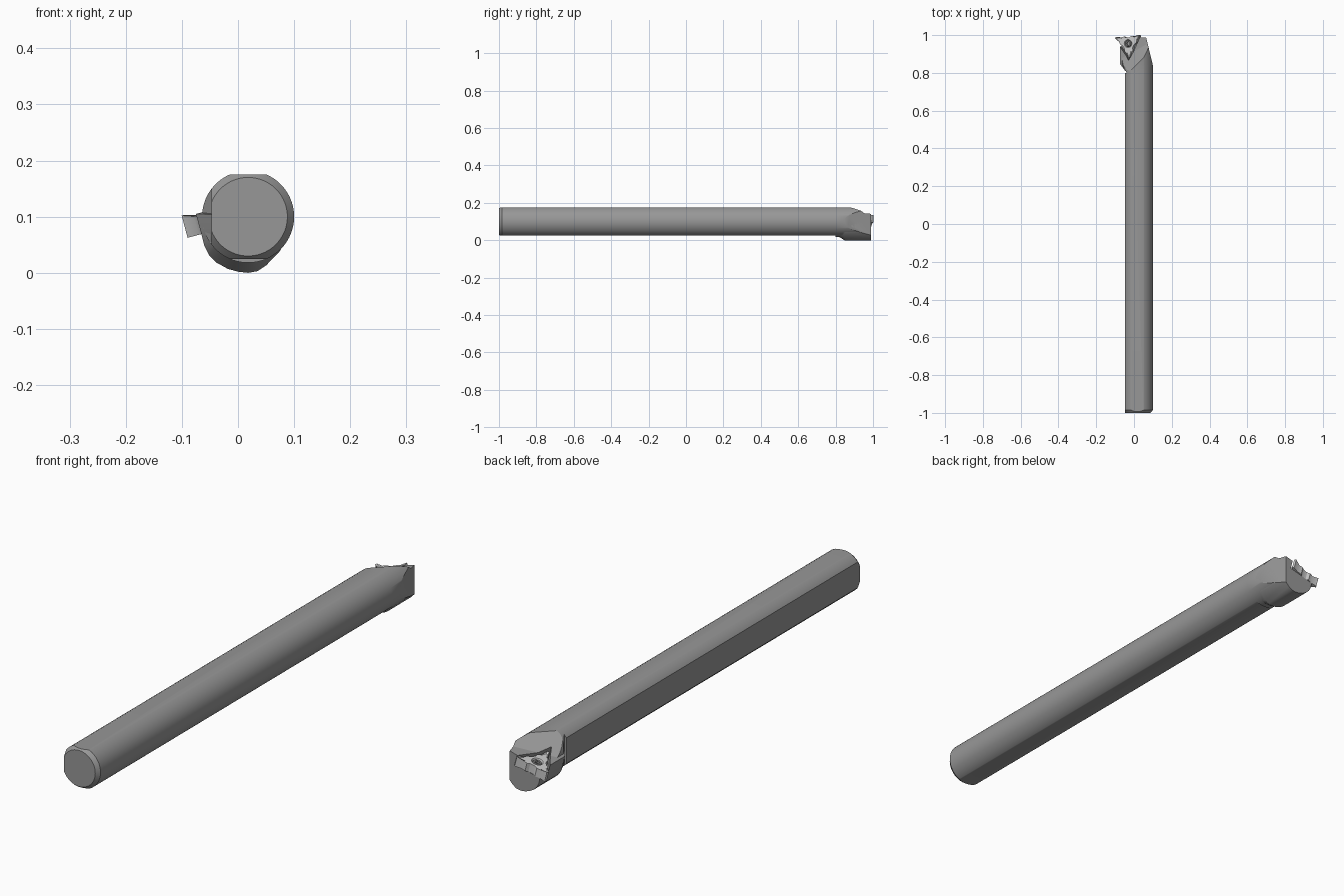
import bpy, bmesh
from math import cos, sin, radians, pi
from mathutils import Vector, Matrix

if "Cube" in bpy.data.objects:
    bpy.data.objects.remove(bpy.data.objects["Cube"])

CX, CZ, R = 0.018, 0.1, 0.082        # bar axis and radius


def grey(name, v):
    m = bpy.data.materials.new(name)
    m.diffuse_color = (v, v, v, 1)
    return m


steel, carbide = grey("dark_steel", 0.15), grey("carbide", 0.3)
steel.diffuse_color = (0.31, 0.31, 0.31, 1)
carbide.diffuse_color = (0.65, 0.65, 0.65, 1)


def circle(r, n=96):
    return [(CX + r * cos(2 * pi * i / n), CZ + r * sin(2 * pi * i / n)) for i in range(n)]


def loft(name, sections, cuts=(), matrix=None, material=steel):
    """Skin equal-length point rings, cap the ends, then slice with planes."""
    bm = bmesh.new()
    rings = [[bm.verts.new(p) for p in s] for s in sections]
    n = len(rings[0])
    for a, b in zip(rings, rings[1:]):
        for i in range(n):
            bm.faces.new((a[i], a[(i + 1) % n], b[(i + 1) % n], b[i]))
    bm.faces.new(rings[0])
    bm.faces.new(rings[-1])
    for co, no in cuts:
        res = bmesh.ops.bisect_plane(bm, geom=bm.verts[:] + bm.edges[:] + bm.faces[:],
                                     plane_co=co, plane_no=no, clear_outer=True)
        edges = [e for e in res["geom_cut"] if isinstance(e, bmesh.types.BMEdge)]
        if edges:
            bmesh.ops.holes_fill(bm, edges=edges, sides=0)
    if matrix:
        bm.transform(matrix)
    bmesh.ops.recalc_face_normals(bm, faces=bm.faces[:])
    me = bpy.data.meshes.new(name)
    bm.to_mesh(me)
    bm.free()
    me.materials.append(material)
    ob = bpy.data.objects.new(name, me)
    bpy.context.collection.objects.link(ob)
    return ob


def along_y(profile, y):
    return [(x, y, z) for x, z in profile]


def at_z(profile, z):
    return [(x, y, z) for x, y in profile]


def activate(ob):
    bpy.ops.object.select_all(action='DESELECT')
    ob.select_set(True)
    bpy.context.view_layer.objects.active = ob


def subtract(ob, cutter):
    cutter.hide_render = True
    m = ob.modifiers.new("cut", 'BOOLEAN')
    m.operation = 'DIFFERENCE'
    m.solver = 'EXACT'
    m.object = cutter
    activate(ob)
    bpy.ops.object.modifier_apply(modifier=m.name)


top_flat = ((0, 0, 0.175), (0, 0, 1))
side_taper = ((0.1, 0.84, 0), (0.145, 0.035, 0))

# shank with chamfered end and three ground flats
shank = loft("shank",
             [along_y(circle(0.07), -1), along_y(circle(R), -0.985), along_y(circle(R), 0.8)],
             [top_flat, ((-0.047, 0, 0), (-1, 0, 0)), ((0, 0, 0.025), (0, 0, -1))])

# round neck, sliced by the sloping chip face
neck = loft("neck", [along_y(circle(R), 0.8), along_y(circle(R), 0.988)],
            [top_flat, side_taper, ((0, 0.83, 0.175), (-0.6, 0.6, 1)),
             ((-0.047, 0.815, 0), (-1, -0.6, 0))])

# deeper jaw under the insert, flaring out of the bar
jaw_profile = [(-0.075, 0.105), (-0.066, 0.072), (-0.060, 0.048), (-0.052, 0.032), (-0.038, 0.018),
               (-0.018, 0.007), (0, 0.002), (0.018, 0), (0.035, 0.003), (0.05, 0.013),
               (0.074, 0.038), (0.09, 0.065), (0.0985, 0.095), (0.095, 0.126), (0.085, 0.147)]
inner = []
for x, z in jaw_profile:
    d = Vector((x - CX, z - CZ))
    d *= min(1, 0.077 / d.length)
    inner.append((max(CX + d.x, -0.046), CZ + d.y))
jaw = loft("jaw", [along_y(inner, 0.81), along_y(jaw_profile, 0.848), along_y(jaw_profile, 0.988)],
           [side_taper])

# insert frame: leaning toward the cutting tip
frame = Matrix.Translation((-0.033, 0.955, 0.119)) @ Matrix.Rotation(radians(-15), 4, 'Y')
TIPS = (35, 155, 275)


def polar(points):
    return [(r * cos(radians(t + a)), r * sin(radians(t + a))) for t in TIPS for a, r in points]


def ring(r, n=32):
    return [(r * cos(2 * pi * i / n), r * sin(2 * pi * i / n)) for i in range(n)]


# triangular pocket
pocket = loft("pocket_cutter", [at_z(polar([(0, 0.09)]), -0.04), at_z(polar([(0, 0.09)]), 0.1)],
              matrix=frame)
for ob in (neck, jaw):
    subtract(ob, pocket)
bpy.data.objects.remove(pocket)

# three-toothed threading insert, teeth slightly proud of the middle, with a screw hole
outline = polar([(-13, 0.052), (-3, 0.075), (3, 0.075), (15, 0.05), (32, 0.044), (42, 0.034),
                 (60, 0.031), (78, 0.034), (88, 0.044)])
rim = [(x, y, 0.001 if x * x + y * y > 0.0036 else -0.006) for x, y in outline]
insert = loft("insert", [at_z(outline, -0.04), rim,
                         [(x * 0.88, y * 0.88, -0.006) for x, y in outline]],
              matrix=frame, material=carbide)
hole = loft("hole_cutter", [at_z(ring(0.018), -0.025), at_z(ring(0.018), -0.012),
                            at_z(ring(0.026), 0.004)], matrix=frame, material=carbide)
subtract(insert, hole)
bpy.data.objects.remove(hole)

# clamping screw with a hexagonal socket
screw = loft("screw", [at_z(ring(0.017), -0.035), at_z(ring(0.017), -0.012), at_z(ring(0.014), -0.008)],
             matrix=frame)
socket = loft("socket_cutter", [at_z(ring(0.009, 6), -0.02), at_z(ring(0.009, 6), 0.01)], matrix=frame)
subtract(screw, socket)
bpy.data.objects.remove(socket)

for ob in (shank, neck, jaw, insert, screw):
    activate(ob)
    bpy.ops.object.shade_smooth_by_angle(angle=radians(25))

for m in bpy.data.materials:
    if m.users and not m.is_grease_pencil:
        m.use_nodes = True
        m.node_tree.nodes["Principled BSDF"].inputs["Base Color"].default_value = m.diffuse_color
